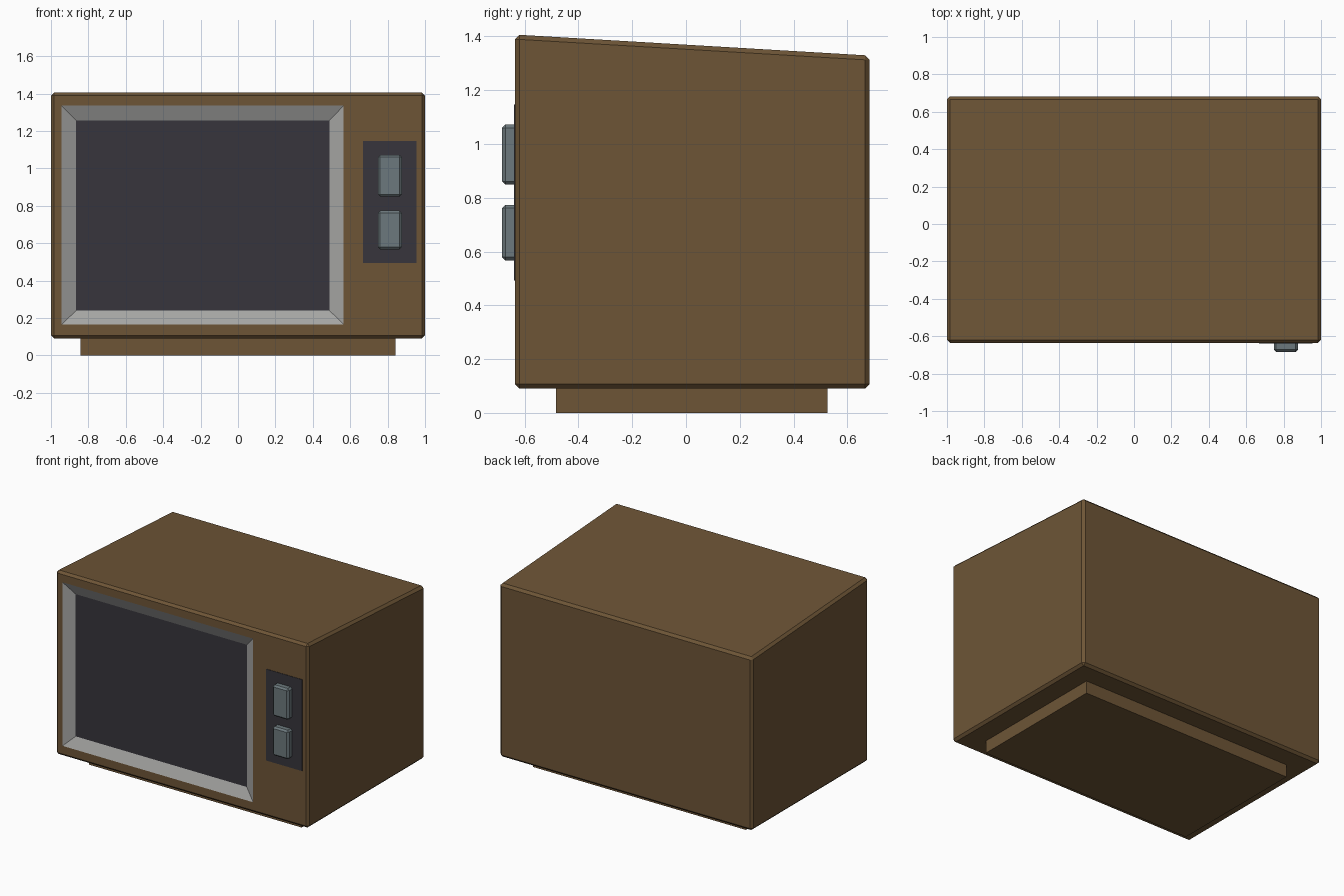
import bpy, bmesh, math

if "Cube" in bpy.data.objects:
    bpy.data.objects.remove(bpy.data.objects["Cube"])


def material(name, rgb):
    m = bpy.data.materials.new(name)
    m.diffuse_color = (*rgb, 1)
    m.use_nodes = True
    m.node_tree.nodes["Principled BSDF"].inputs["Base Color"].default_value = m.diffuse_color
    return m


WOOD = material("brown wood", (0.155, 0.091, 0.037))
DARK = material("dark glass", (0.038, 0.036, 0.045))
METAL = material("light grey trim", (0.376, 0.376, 0.368))
KNOB = material("blue grey knob", (0.150, 0.190, 0.205))


def finish(bm, name, mats):
    bmesh.ops.recalc_face_normals(bm, faces=bm.faces)
    mesh = bpy.data.meshes.new(name)
    bm.to_mesh(mesh)
    bm.free()
    for m in mats:
        mesh.materials.append(m)
    ob = bpy.data.objects.new(name, mesh)
    bpy.context.collection.objects.link(ob)
    return ob


def box_bm(x0, x1, y0, y1, z0, z1, bevel=0.0, back_drop=0.0):
    """Chamfered box; back_drop lowers the top edge at the back."""
    bm = bmesh.new()
    bmesh.ops.create_cube(bm, size=1)
    for v in bm.verts:
        top, back = v.co.z > 0, v.co.y > 0
        v.co.x = x1 if v.co.x > 0 else x0
        v.co.y = y1 if back else y0
        v.co.z = (z1 - (back_drop if back else 0)) if top else z0
    if bevel:
        bmesh.ops.bevel(bm, geom=bm.edges[:], offset=bevel, segments=1,
                        affect='EDGES')
    return bm


FRONT, BACK = -0.636, 0.683


# Cabinet with sloping top; the front face is opened for the recessed screen
bm = box_bm(-1, 1, FRONT, BACK, 0.09, 1.407, 0.017, 0.078)
front = min(bm.faces, key=lambda f: f.calc_center_median().y)
cx, cz = front.calc_center_median().x, front.calc_center_median().z
outer = sorted(front.verts, key=lambda v: math.atan2(v.co.z - cz, v.co.x - cx))
bmesh.ops.delete(bm, geom=[front], context='FACES_ONLY')


def rect_loop(x0, x1, z0, z1, y):
    return [bm.verts.new((x, y, z))
            for x, z in ((x0, z0), (x1, z0), (x1, z1), (x0, z1))]


def ring(a, b, mat):
    for i in range(4):
        j = (i + 1) % 4
        bm.faces.new((a[i], a[j], b[j], b[i])).material_index = mat


hole = rect_loop(-0.943, 0.565, 0.165, 1.335, FRONT)
glass = rect_loop(-0.865, 0.489, 0.240, 1.257, FRONT + 0.037)
ring(outer, hole, 0)    # cabinet front
ring(hole, glass, 1)    # sloped trim
bm.faces.new(glass).material_index = 2    # screen
finish(bm, "cabinet", [WOOD, METAL, DARK])

# Plinth
finish(box_bm(-0.842, 0.842, -0.483, 0.527, 0, 0.092), "plinth", [WOOD])

# Control panel plate and its two knobs
finish(box_bm(0.667, 0.955, FRONT - 0.003, FRONT + 0.002, 0.493, 1.147),
       "control_panel", [DARK])
for name, z0, z1 in (("upper_knob", 0.849, 1.072), ("lower_knob", 0.567, 0.774)):
    finish(box_bm(0.748, 0.876, -0.684, FRONT + 0.01, z0, z1, 0.012),
           name, [KNOB])
